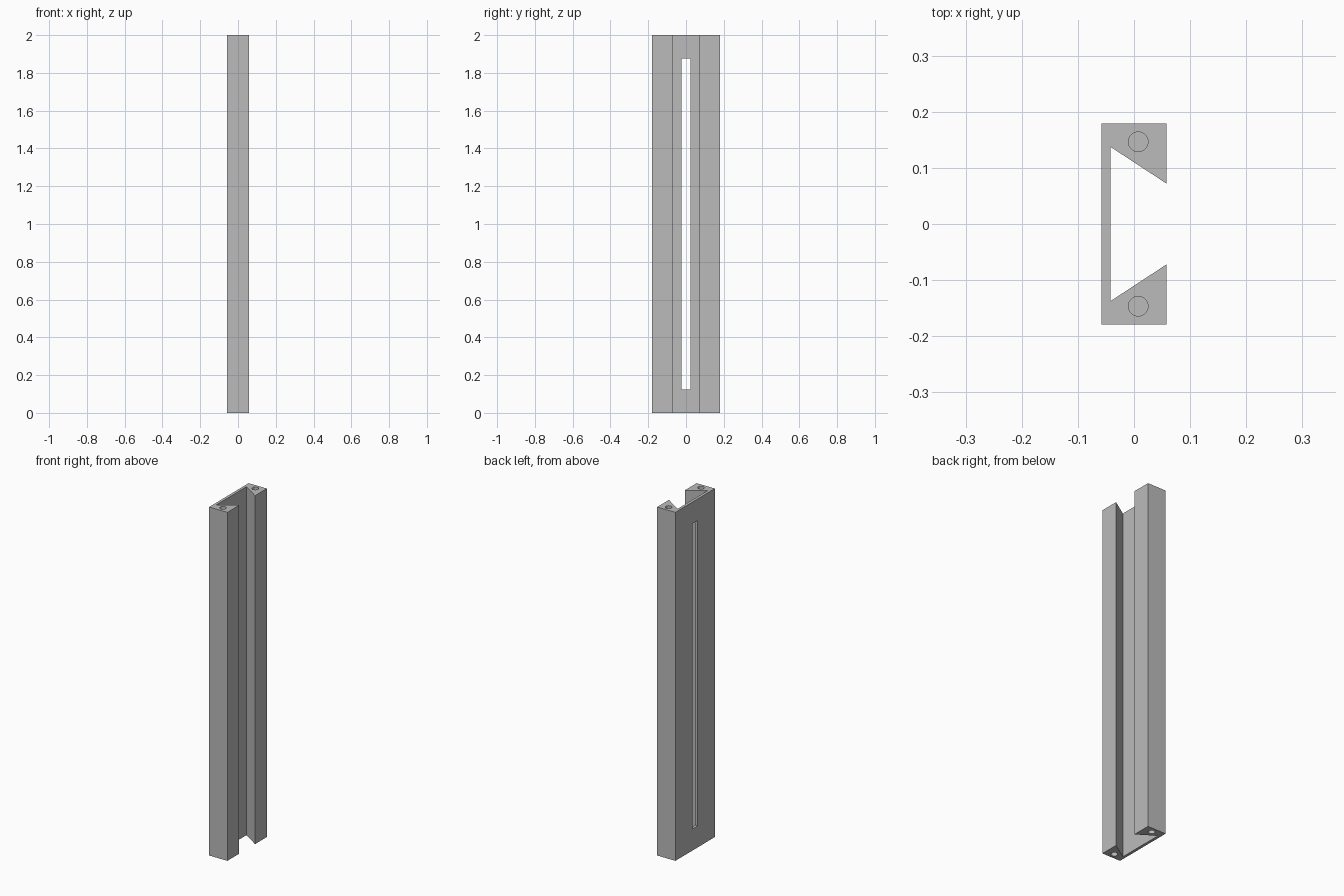
import bpy
import bmesh

old = bpy.data.objects.get("Cube")
if old:
    bpy.data.objects.remove(old, do_unlink=True)

LENGTH = 2.0
HOLE_DEPTH = 0.12

grey = bpy.data.materials.new("plain grey")
grey.use_nodes = True
colour = (0.5, 0.5, 0.5, 1)
grey.diffuse_color = colour
grey.node_tree.nodes["Principled BSDF"].inputs["Base Color"].default_value = colour


# Rail: dovetail channel profile, mirrored across y and extruded upward
half = [(0.058, 0.072), (-0.042, 0.1375)]
outer = [(-0.058, 0.179), (0.058, 0.179)]
profile = half + [(x, -y) for x, y in reversed(half)]
profile += [(x, -y) for x, y in reversed(outer)] + outer

mesh = bpy.data.meshes.new("dovetail_rail")
bm = bmesh.new()
base = bm.faces.new([bm.verts.new((x, y, 0)) for x, y in profile])
top = bmesh.ops.extrude_face_region(bm, geom=[base], use_keep_orig=True)
bmesh.ops.translate(bm, vec=(0, 0, LENGTH),
                    verts=[v for v in top["geom"] if isinstance(v, bmesh.types.BMVert)])
bmesh.ops.recalc_face_normals(bm, faces=bm.faces)
bm.to_mesh(mesh)
bm.free()
mesh.materials.append(grey)
rail = bpy.data.objects.new("dovetail_rail", mesh)
bpy.context.collection.objects.link(rail)


def cut(cutter, name):
    """Subtract a hidden cutter from the rail."""
    cutter.name = name
    cutter.data.materials.append(grey)
    cutter.hide_render = True
    cutter.hide_set(True)
    mod = rail.modifiers.new(name, "BOOLEAN")
    mod.operation = "DIFFERENCE"
    mod.solver = "EXACT"
    mod.object = cutter


# Long slot through the web
bpy.ops.mesh.primitive_cube_add(size=1, location=(-0.05, 0, LENGTH / 2))
slot = bpy.context.object
slot.scale = (0.06, 0.047, 1.752)
cut(slot, "slot_cutter")

# Blind screw holes in both ends of each jaw
for side, y in (("left", -0.1465), ("right", 0.1465)):
    for end, z in (("bottom", 0), ("top", LENGTH)):
        bpy.ops.mesh.primitive_cylinder_add(
            vertices=48, radius=0.0175, depth=2 * HOLE_DEPTH, location=(0.0075, y, z))
        cut(bpy.context.object, f"{end}_{side}_hole_cutter")

# Apply the cuts and keep hard edges with smooth hole walls
bpy.context.view_layer.update()
bpy.ops.object.select_all(action="DESELECT")
rail.select_set(True)
bpy.context.view_layer.objects.active = rail
for name in [m.name for m in rail.modifiers]:
    cutter = rail.modifiers[name].object
    bpy.ops.object.modifier_apply(modifier=name)
    bpy.data.objects.remove(cutter, do_unlink=True)
bpy.ops.object.shade_smooth_by_angle()
